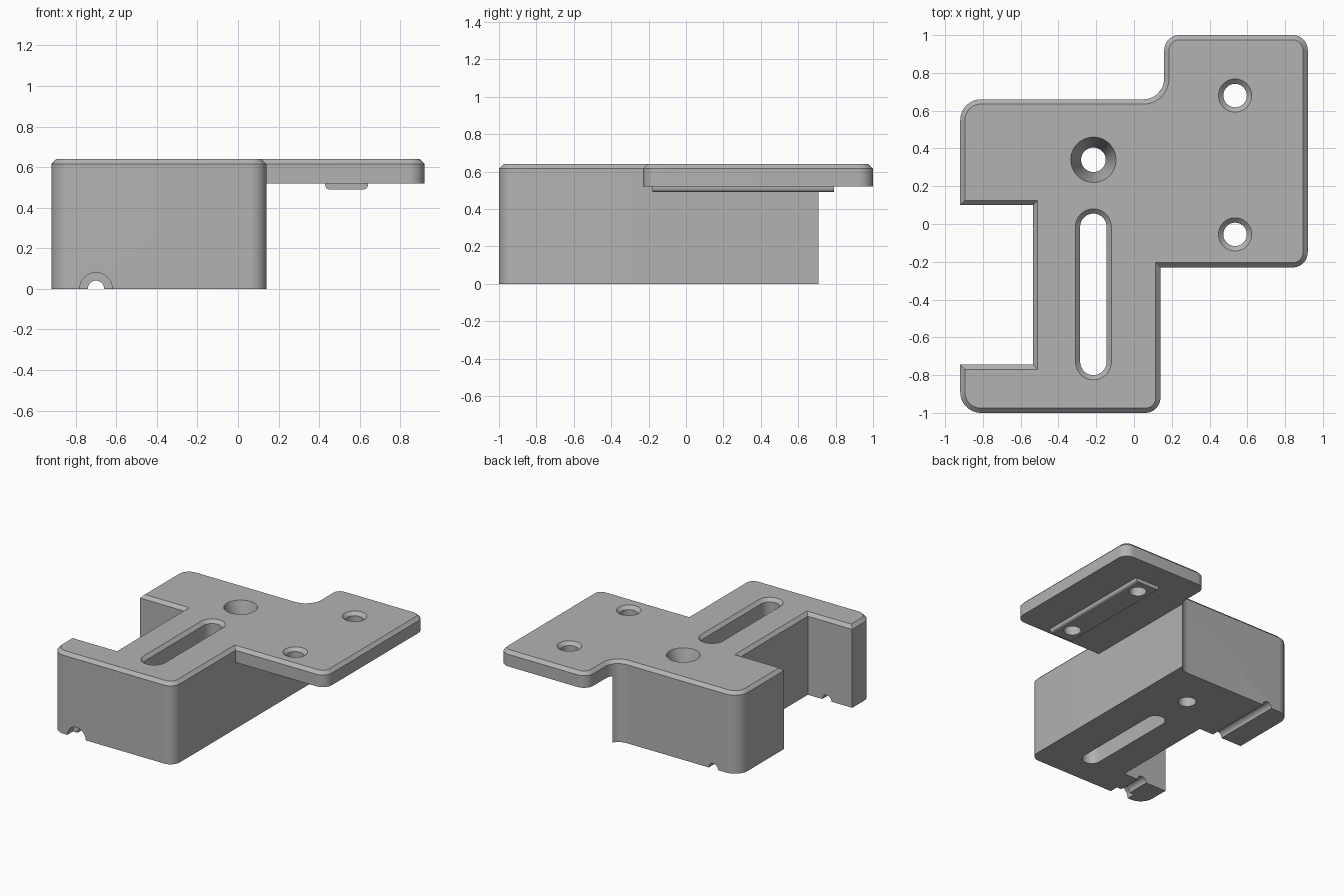
import bpy, bmesh, math
from mathutils import Vector, Matrix

if "Cube" in bpy.data.objects:
    bpy.data.objects.remove(bpy.data.objects["Cube"], do_unlink=True)

grey = bpy.data.materials.new("plain grey")
grey.use_nodes = True
colour = (0.45, 0.45, 0.45, 1)
grey.diffuse_color = colour
grey.node_tree.nodes["Principled BSDF"].inputs["Base Color"].default_value = colour


def rounded(corners, steps=10):
    """Closed outline from (x, y, radius) corners."""
    points = []
    for i, (x, y, r) in enumerate(corners):
        p = Vector((x, y))
        if r == 0:
            points.append(p)
            continue
        a = (Vector(corners[i - 1][:2]) - p).normalized()
        b = (Vector(corners[(i + 1) % len(corners)][:2]) - p).normalized()
        centre = p + (a + b) * r
        for k in range(steps + 1):
            t = k / steps * math.pi / 2
            points.append(centre - b * r * math.cos(t) - a * r * math.sin(t))
    return points


def inset(points, d):
    """Move a counter-clockwise outline inwards by d with mitred corners."""
    result = []
    for i, p in enumerate(points):
        e1 = (p - points[i - 1]).normalized()
        e2 = (points[(i + 1) % len(points)] - p).normalized()
        n1, n2 = Vector((-e1.y, e1.x)), Vector((-e2.y, e2.x))
        result.append(p + (n1 + n2) * d / (1 + n1.dot(n2)))
    return result


def solid(name, sections):
    """Skin a stack of (outline, z) sections and cap both ends."""
    bm = bmesh.new()
    rings = [[bm.verts.new((p.x, p.y, z)) for p in pts] for pts, z in sections]
    for low, high in zip(rings, rings[1:]):
        for i in range(len(low)):
            bm.faces.new((low[i - 1], low[i], high[i], high[i - 1]))
    bm.faces.new(rings[0][::-1])
    bm.faces.new(rings[-1])
    bmesh.ops.recalc_face_normals(bm, faces=bm.faces)
    mesh = bpy.data.meshes.new(name)
    bm.to_mesh(mesh)
    bm.free()
    mesh.materials.append(grey)
    obj = bpy.data.objects.new(name, mesh)
    bpy.context.collection.objects.link(obj)
    return obj


def combine(target, other, operation):
    mod = target.modifiers.new(operation, 'BOOLEAN')
    mod.operation, mod.solver, mod.object = operation, 'EXACT', other
    bpy.context.view_layer.objects.active = target
    bpy.ops.object.modifier_apply(modifier=mod.name)
    bpy.data.objects.remove(other, do_unlink=True)


def circle(x, y, r, n=48):
    return [Vector((x + r * math.cos(k * math.tau / n), y + r * math.sin(k * math.tau / n)))
            for k in range(n)]


TOP, UNDER, EDGE, SIDE = 0.64, 0.52, 0.025, 0.14

# Plan outline, counter-clockwise
plan = rounded([
    (-0.92, -1, 0.11), (SIDE, -1, 0.08), (SIDE, -0.23, 0), (0.92, -0.23, 0.08),
    (0.92, 1, 0.08), (0.16, 1, 0.08), (0.16, 0.66, 0.11), (-0.92, 0.66, 0.11),
    (-0.92, 0.10, 0), (-0.535, 0.10, 0), (-0.535, -0.745, 0), (-0.92, -0.745, 0)])

# Chamfered top plate
bracket = solid("bracket", [(plan, UNDER), (plan, TOP - EDGE), (inset(plan, EDGE), TOP)])

# Deep block under the left part of the plate
cut = next(i for i, p in enumerate(plan) if p.x > SIDE + 0.001)
block_plan = plan[:cut] + [Vector((SIDE, 0.709))] + [p for p in plan[cut:] if p.x < SIDE - 0.005]
combine(bracket, solid("block", [(block_plan, 0), (block_plan, UNDER)]), 'UNION')

# Locating rib under the plate, with rounded lower edges
rib = rounded([(0.43, -0.18, 0), (0.64, -0.18, 0), (0.64, 0.79, 0), (0.43, 0.79, 0)])
rib_sections = []
for k in range(5):
    t = k / 4 * math.pi / 2
    d = 0.02 * (1 - math.sin(t))
    ring = [Vector((p.x + (d if p.x < 0.5 else -d), p.y)) for p in rib]
    rib_sections.append((ring, 0.49 + 0.02 * (1 - math.cos(t))))
combine(bracket, solid("rib", rib_sections + [(rib, UNDER + 0.02)]), 'UNION')


def drill(x, y, r_top, r_in, depth):
    """Through hole with a countersink of the given depth."""
    slope = (r_top - r_in) / depth
    over = 0.02
    combine(bracket, solid("drill", [
        (circle(x, y, r_in), -0.1), (circle(x, y, r_in), TOP - depth),
        (circle(x, y, r_top + slope * over), TOP + over)]), 'DIFFERENCE')


drill(-0.215, 0.34, 0.12, 0.065, 0.2)
for y in (0.68, -0.055):
    drill(0.535, y, 0.088, 0.062, EDGE)

# Long adjustment slot with a chamfered rim
slot = rounded([(-0.285, -0.80, 0.0699), (-0.145, -0.80, 0.0699),
                (-0.145, 0.055, 0.0699), (-0.285, 0.055, 0.0699)], 12)
combine(bracket, solid("slot", [(slot, -0.1), (slot, TOP - EDGE),
                                (inset(slot, -EDGE - 0.02), TOP + 0.02)]), 'DIFFERENCE')

# Rod groove along the bottom, wider at the front mouth
for r, y0, y1 in ((0.04, -1.1, 0.8), (0.08, -1.1, -0.93)):
    groove = solid("groove", [(circle(0, 0, r), -y1), (circle(0, 0, r), -y0)])
    groove.data.transform(Matrix.Translation((-0.70, 0, 0)) @ Matrix.Rotation(math.pi / 2, 4, 'X'))
    combine(bracket, groove, 'DIFFERENCE')

# Smooth the round walls and keep the edges crisp
bpy.ops.object.select_all(action='DESELECT')
bracket.select_set(True)
bpy.context.view_layer.objects.active = bracket
bpy.ops.object.shade_smooth_by_angle(angle=math.radians(25))
